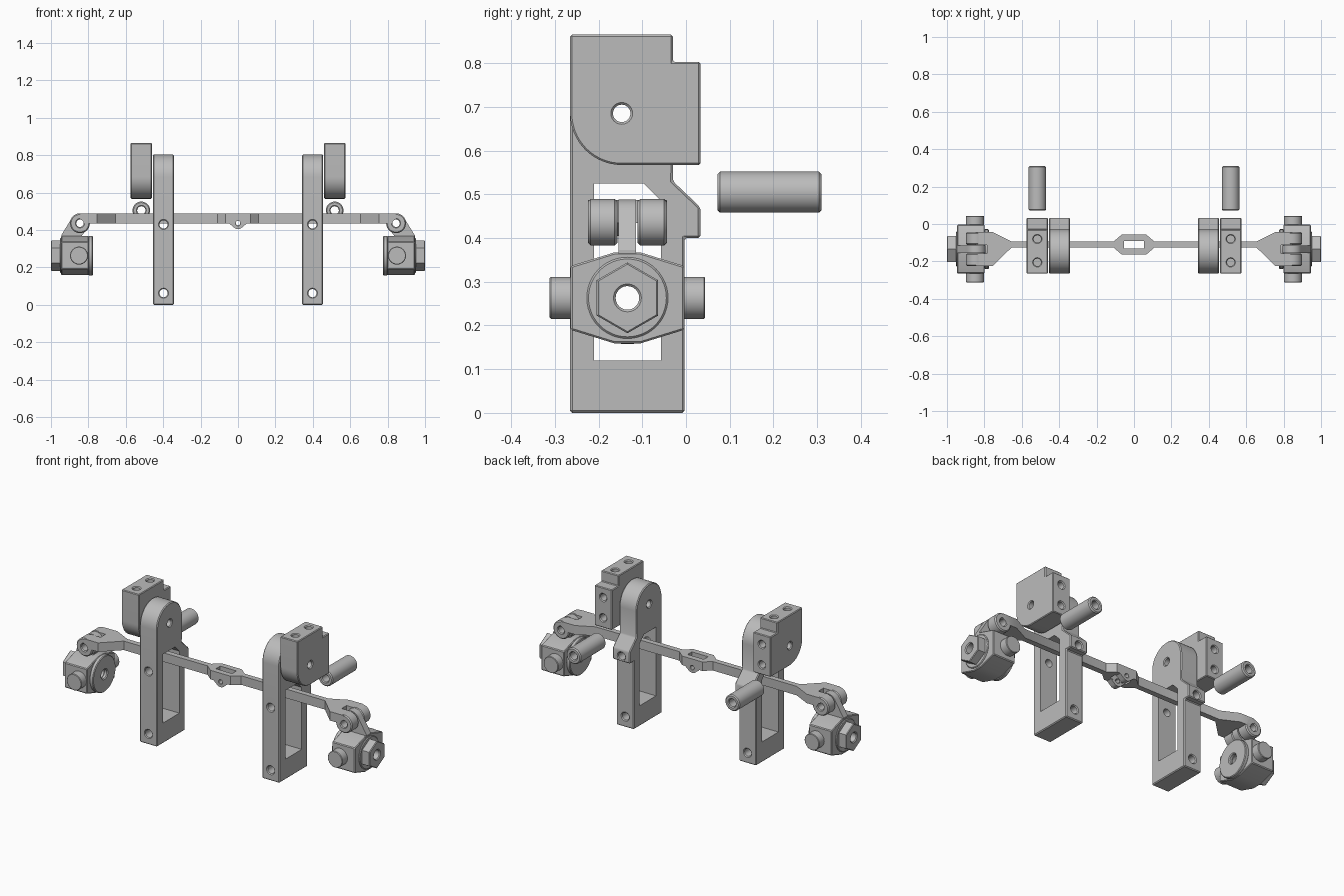
import bpy
import bmesh
from math import sin, cos, pi, radians

if "Cube" in bpy.data.objects:
    bpy.data.objects.remove(bpy.data.objects["Cube"])

grey = bpy.data.materials.new("plain_grey")
grey.use_nodes = True
COLOUR = (0.5, 0.5, 0.5, 1)
grey.diffuse_color = COLOUR
grey.node_tree.nodes["Principled BSDF"].inputs["Base Color"].default_value = COLOUR

ROD_Y, YC = -0.11, -0.134          # centre lines of the rod and the end units
PIVOT = (-0.147, 0.685)            # y, z of the upper pivot
HINGE = (0.845, 0.436)             # x, z of the fork hinge
AXLE = (YC, 0.263)                 # y, z of the end unit bore


def place(axis, u, v, t):
    return {"x": (t, u, v), "y": (u, t, v), "z": (u, v, t)}[axis]


def loft(name, rings):
    """Closed solid through equal-length rings of points."""
    bm = bmesh.new()
    loops = [[bm.verts.new(p) for p in ring] for ring in rings]
    n = len(loops[0])
    for a, b in zip(loops, loops[1:]):
        for i in range(n):
            bm.faces.new((a[i], a[(i + 1) % n], b[(i + 1) % n], b[i]))
    bm.faces.new(loops[0])
    bm.faces.new(loops[-1])
    bmesh.ops.recalc_face_normals(bm, faces=bm.faces)
    mesh = bpy.data.meshes.new(name)
    bm.to_mesh(mesh)
    bm.free()
    obj = bpy.data.objects.new(name, mesh)
    bpy.context.collection.objects.link(obj)
    return obj


def prism(name, axis, pts, lo, hi):
    return loft(name, [[place(axis, u, v, t) for u, v in pts] for t in (lo, hi)])


def lathe(name, axis, centre, profile, n=40):
    angles = [pi / 2 + 2 * pi * k / n for k in range(n)]
    return loft(name, [[place(axis, centre[0] + r * cos(a), centre[1] + r * sin(a), t)
                        for a in angles] for t, r in profile])


def pin(name, axis, centre, lo, hi, r, c=0.006, n=40):
    """Cylinder with chamfered rims."""
    return lathe(name, axis, centre, [(lo, r - c), (lo + c, r), (hi - c, r), (hi, r - c)], n)


def hole(axis, centre, lo, hi, r, c=0.005):
    """Through-hole cutter with countersunk mouths."""
    e = 0.01
    return lathe("cutter", axis, centre,
                 [(lo - e, r + c + e), (lo + c, r), (hi - c, r), (hi + e, r + c + e)], 24)


def arc(centre, r, a0, a1, steps=16):
    angles = [radians(a0 + (a1 - a0) * i / steps) for i in range(steps + 1)]
    return [(centre[0] + r * cos(a), centre[1] + r * sin(a)) for a in angles]


def apply(obj, kind, **settings):
    bpy.ops.object.select_all(action="DESELECT")
    bpy.context.view_layer.objects.active = obj
    obj.select_set(True)
    mod = obj.modifiers.new(kind.lower(), kind)
    for key, value in settings.items():
        setattr(mod, key, value)
    bpy.ops.object.modifier_apply(modifier=mod.name)


def finish(obj, cutters=(), bevel=0.0, mirror=True):
    """Chamfer, cut, mirror to the other side and shade."""
    if bevel:
        apply(obj, "BEVEL", width=bevel, segments=1, limit_method="ANGLE",
              angle_limit=radians(30))
    for cutter in cutters:
        cutter.hide_render = True
        apply(obj, "BOOLEAN", object=cutter, operation="DIFFERENCE", solver="EXACT")
        bpy.data.objects.remove(cutter)
    if mirror:
        apply(obj, "MIRROR", use_mirror_merge=True, merge_threshold=0.0005)
    obj.data.materials.clear()
    obj.data.materials.append(grey)
    bpy.ops.object.select_all(action="DESELECT")
    bpy.context.view_layer.objects.active = obj
    obj.select_set(True)
    bpy.ops.object.shade_smooth_by_angle(angle=radians(30))


# Uprights: round top, rear catch, window and screw holes
outline = [(-0.265, 0), (-0.003, 0), (-0.003, 0.4), (0.033, 0.4), (0.033, 0.47), (-0.03, 0.53)]
outline += arc(PIVOT, 0.118, 0, 180, 24)
window = [(-0.21, 0.12), (-0.057, 0.12), (-0.057, 0.485), (-0.097, 0.525), (-0.21, 0.525)]
finish(prism("uprights", "x", outline, 0.342, 0.455), [
    prism("cutter", "x", window, 0.3, 0.5),
    hole("x", PIVOT, 0.342, 0.455, 0.02),
    hole("y", (0.398, 0.43), -0.265, 0.033, 0.022),
    hole("y", (0.398, 0.062), -0.265, -0.003, 0.022)], 0.005)

# Pivoting blocks: rounded lower front corner, stepped top, blind holes
outline = arc(PIVOT, 0.118, 180, 270)
outline += [(0.033, 0.567), (0.033, 0.803), (-0.03, 0.803), (-0.03, 0.865), (-0.265, 0.865)]
cuts = [hole("x", PIVOT, 0.46, 0.574, 0.02)]
cuts += [hole("z", (0.517, y), 0.79, 0.865, 0.02) for y in (-0.08, -0.205)]
cuts += [hole("y", (0.517, z), -0.04, 0.033, 0.02) for z in (0.625, 0.745)]
finish(prism("pivot_blocks", "x", outline, 0.46, 0.574), cuts, 0.004)

# Hollow rear pins
finish(pin("rear_pins", "y", (0.517, 0.505), 0.072, 0.31, 0.047),
       [hole("y", (0.517, 0.505), 0.072, 0.31, 0.022)])

# Cross rod: centre eye, thin bar and flared fork, half of it mirrored
side = [(0, 0.053), (0.066, 0.053), (0.109, 0.016), (0.655, 0.016)]
outline = [(x, ROD_Y - w) for x, w in side]
outline += [(0.755, YC - 0.09), (HINGE[0], YC - 0.09), (HINGE[0], YC + 0.09), (0.755, YC + 0.09)]
outline += [(x, ROD_Y + w) for x, w in reversed(side)]
slot = [(-0.053, ROD_Y - 0.02), (0.053, ROD_Y - 0.02), (0.053, ROD_Y + 0.02), (-0.053, ROD_Y + 0.02)]
gap = [(0.785, YC - 0.023), (0.95, YC - 0.023), (0.95, YC + 0.023), (0.785, YC + 0.023)]
rod = prism("cross_rod", "z", outline, 0.434, 0.487)
finish(rod, [prism("cutter", "z", slot, 0.3, 0.6),
             prism("cutter", "z", gap, 0.3, 0.6),
             hole("y", HINGE, YC - 0.1, YC + 0.1, 0.02),
             hole("y", (0, 0.437), ROD_Y - 0.06, ROD_Y + 0.06, 0.012, 0)])

# Lugs under the centre eye
lug = [(0.045, 0.445), (-0.045, 0.445), (-0.045, 0.433)] + arc((0, 0.437), 0.032, 230, 310, 8)
lug += [(0.045, 0.433)]
for label, s in (("front", -1), ("rear", 1)):
    lo, hi = sorted((ROD_Y + s * 0.021, ROD_Y + s * 0.053))
    finish(prism(label + "_centre_lug", "y", lug, lo, hi),
           [hole("y", (0, 0.437), lo, hi, 0.012, 0.003)], mirror=False)

# Round hinge cheeks on the fork
for label, s in (("front", -1), ("rear", 1)):
    lo, hi = sorted((YC + s * 0.023, YC + s * 0.09))
    finish(pin(label + "_hinge_cheeks", "y", HINGE, lo, hi, 0.053),
           [hole("y", HINGE, lo, hi, 0.02)])

# Hanging links from hinge to end unit
outline = arc(HINGE, 0.052, 25, 240, 20) + [(0.845, 0.355), (0.845, 0.33), (0.945, 0.33), (0.945, 0.372)]
finish(prism("hanging_links", "y", outline, YC - 0.02, YC + 0.02),
       [hole("y", HINGE, YC - 0.02, YC + 0.02, 0.02)])

# End unit housings: eight-sided section
corners = [(0.13, 0.073), (0.03, 0.104), (-0.03, 0.104), (-0.13, 0.073)]
outline = [(AXLE[0] + u, AXLE[1] + v) for u, v in corners]
outline += [(AXLE[0] + u, AXLE[1] - v) for u, v in reversed(corners)]
finish(prism("end_housings", "x", outline, 0.798, 0.946),
       [hole("x", AXLE, 0.7, 1.05, 0.027)], 0.004)

# Inner discs, outer washers and hexagonal nuts around the bore
for name, lo, hi, r, n in (("inner_discs", 0.776, 0.8, 0.106, 64),
                           ("outer_washers", 0.94, 0.952, 0.093, 48),
                           ("hex_nuts", 0.945, 1.0, 0.081, 6)):
    finish(pin(name, "x", AXLE, lo, hi, r, 0.004, n), [hole("x", AXLE, lo, hi, 0.027)])

# Side trunnions
for label, s in (("front", -1), ("rear", 1)):
    lo, hi = sorted((YC + s * 0.1, YC + s * 0.178))
    finish(pin(label + "_trunnions", "y", (0.85, AXLE[1]), lo, hi, 0.048, 0.003))
